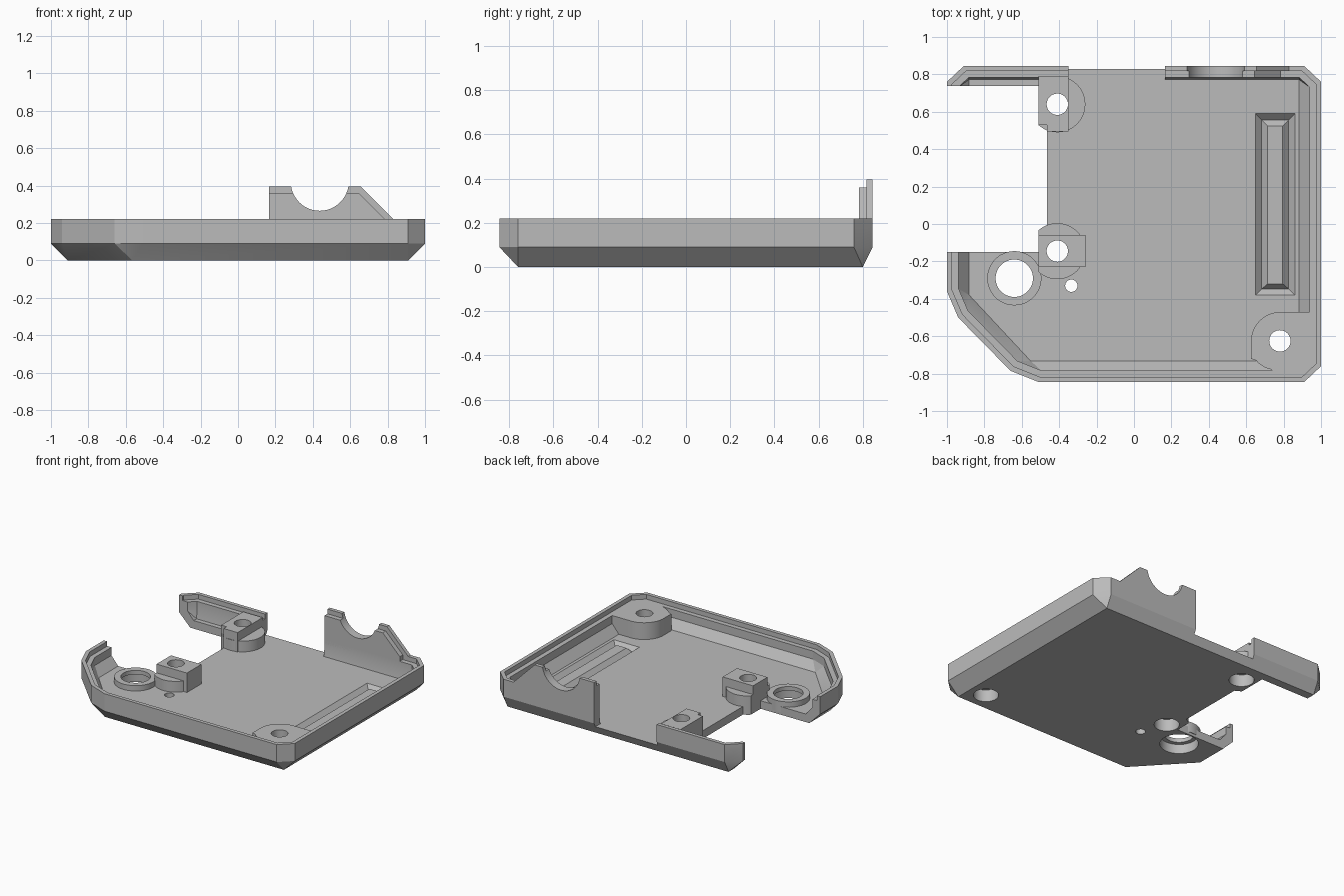
import bpy, bmesh, math
from mathutils import Vector, Matrix

old = bpy.data.objects.get("Cube")
if old:
    bpy.data.objects.remove(old, do_unlink=True)

grey = bpy.data.materials.new("plain grey")
grey.use_nodes = True
GREY = (0.5, 0.5, 0.5, 1)
grey.diffuse_color = GREY
grey.node_tree.nodes["Principled BSDF"].inputs["Base Color"].default_value = GREY


def inset(points, d):
    """Mitred inset of a counter-clockwise outline."""
    out = []
    for i, p in enumerate(points):
        p = Vector(p)
        a = (p - Vector(points[i - 1])).normalized()
        b = (Vector(points[(i + 1) % len(points)]) - p).normalized()
        na, nb = Vector((-a.y, a.x)), Vector((-b.y, b.x))
        out.append(p + (na + nb) * d / (1 + na.dot(nb)))
    return out


def loft(name, rings):
    """Closed solid through (outline, z) rings of equal length."""
    bm = bmesh.new()
    loops = [[bm.verts.new((p[0], p[1], z)) for p in pts] for pts, z in rings]
    n = len(loops[0])
    bm.faces.new(loops[0][::-1])
    bm.faces.new(loops[-1])
    for lo, hi in zip(loops, loops[1:]):
        for i in range(n):
            j = (i + 1) % n
            bm.faces.new((lo[i], lo[j], hi[j], hi[i]))
    bmesh.ops.remove_doubles(bm, verts=bm.verts, dist=1e-5)
    bmesh.ops.recalc_face_normals(bm, faces=bm.faces)
    mesh = bpy.data.meshes.new(name)
    bm.to_mesh(mesh)
    bm.free()
    mesh.materials.append(grey)
    ob = bpy.data.objects.new(name, mesh)
    bpy.context.collection.objects.link(ob)
    return ob


def prism(name, pts, z0, z1):
    return loft(name, [(pts, z0), (pts, z1)])


def rect(x0, x1, y0, y1):
    return [(x0, y0), (x1, y0), (x1, y1), (x0, y1)]


def box(name, x0, x1, y0, y1, z0, z1):
    return prism(name, rect(x0, x1, y0, y1), z0, z1)


def arc(cx, cy, r, start, end, n):
    steps = [math.radians(start + (end - start) * i / n) for i in range(n + 1)]
    return [(cx + r * math.cos(t), cy + r * math.sin(t)) for t in steps]


def cylinder(name, centre, r, z0, z1):
    return prism(name, arc(*centre, r, 0, 360, 48)[:-1], z0, z1)


def cut(ob, *cutters):
    """Subtract the cutters, bake the result and remove the helpers."""
    for c in cutters:
        mod = ob.modifiers.new("cut", "BOOLEAN")
        mod.operation, mod.solver, mod.object = "DIFFERENCE", "EXACT", c
    bpy.context.view_layer.update()
    graph = bpy.context.evaluated_depsgraph_get()
    mesh = bpy.data.meshes.new_from_object(ob.evaluated_get(graph))
    ob.modifiers.clear()
    ob.data = mesh
    for c in cutters:
        bpy.data.objects.remove(c, do_unlink=True)


BACK, FRONT, CORNER = (-0.41, 0.64), (-0.41, -0.145), (0.78, -0.625)
PORT, PIN = (-0.64, -0.29), (-0.335, -0.33)
FLOOR, LEDGE, RIM = 0.06, 0.185, 0.22


def screw_hole(centre):
    return (cylinder("hole", centre, 0.057, -0.1, 0.5),
            cylinder("counterbore", centre, 0.085, -0.1, 0.09))


# Tray shell: chamfered outside, stepped inside
rim = [(0.91, -0.845), (1, -0.76), (1, 0.76), (0.91, 0.845), (-0.91, 0.845),
       (-1, 0.76), (-1, -0.36), (-0.94, -0.5), (-0.66, -0.785), (-0.51, -0.845)]
base = [(0.91, -0.76), (0.91, 0.80), (-0.91, 0.80), (-0.91, -0.39), (-0.565, -0.76)]


def doubled(pts):
    return [p for p in pts for _ in range(2)]


lip, wall = inset(rim, 0.028), inset(rim, 0.063)
tray = loft("tray", [(doubled(base), 0), (rim, 0.09), (rim, RIM)])
cavity = loft("cavity", [(doubled(inset(base, 0.028)), FLOOR), (wall, 0.125), (wall, 0.4)])
rebate = prism("rebate", lip, LEDGE, 0.4)
side_gap = box("side_gap", -1.2, -0.465, -0.15, 0.737, -0.1, 0.5)
back_gap = box("back_gap", -0.35, 0.165, 0.74, 1, FLOOR, 0.5)
cut(tray, cavity, rebate, side_gap, back_gap)

# V-groove around a long island in the floor
groove = box("groove", 0.65, 0.86, -0.38, 0.59, 0.02, FLOOR + 0.01)
trench = []
for z, d in ((FLOOR + 0.01, -0.01), (FLOOR - 0.033, 0.033)):
    trench.append((rect(0.65 + d, 0.86 - d, -0.38 + d, 0.59 - d), z))
bpy.data.objects.remove(groove, do_unlink=True)
groove = loft("groove", trench[::-1])
cut(tray, groove)
island = loft("groove_island", [(rect(0.683, 0.827, -0.347, 0.557), FLOOR - 0.033),
                                (rect(0.715, 0.795, -0.32, 0.525), FLOOR)])

# Holes in the tray floor
cut(tray, *screw_hole(BACK), *screw_hole(FRONT), *screw_hole(CORNER),
    cylinder("pin_hole", PIN, 0.033, -0.1, 0.3),
    cylinder("port_bore", PORT, 0.13, -0.1, 0.3))

# Raised collar of the large port
collar = cylinder("port_collar", PORT, 0.145, 0.02, 0.10)
cut(collar, cylinder("port_hole", PORT, 0.10, -0.1, 0.3),
    cylinder("port_bore", PORT, 0.13, -0.1, 0.07))

# Two side bosses: a round base under a taller block
for name, c, block in (("back_boss", BACK, (-0.51, -0.35, 0.495, 0.79)),
                       ("front_boss", FRONT, (-0.51, -0.26, -0.23, -0.06))):
    side = box("side", -0.8, -0.51, c[1] - 0.4, c[1] + 0.4, -0.1, 0.5)
    round_base = cylinder(name + "_base", c, 0.15, 0, 0.14)
    cut(round_base, side, *screw_hole(c))
    top = box(name + "_block", *block, 0.03, 0.205)
    cut(top, box("notch", -0.6, -0.465, 0.1, 0.53, -0.1, 0.5), *screw_hole(c))

# Corner boss with one rounded corner, flush with the ledge
outline = [(0.74, -0.795), (0.905, -0.795), (0.95, -0.755), (0.95, -0.47)]
outline += arc(0.785, -0.63, 0.16, 90, 180, 16)
outline += [(0.625, -0.72)] + arc(0.76, -0.64, 0.14, 220, 260, 5)
corner_boss = prism("corner_boss", outline, 0.05, LEDGE)
cut(corner_boss, *screw_hole(CORNER))


# Stepped back tab with a round cable notch
def tab(name, y0, y1, z1, slope_x, foot_x):
    pts = [(0.165, 0.15), (foot_x, 0.15), (foot_x, RIM), (slope_x, z1), (0.165, z1)]
    ob = prism(name, pts, -y1, -y0)
    ob.data.transform(Matrix.Rotation(math.pi / 2, 4, "X"))
    notch = cylinder("notch", (0.437, 0.42), 0.155, -1.2, -0.5)
    notch.data.transform(Matrix.Rotation(math.pi / 2, 4, "X"))
    cut(ob, notch)


tab("tab_outer", 0.817, 0.845, 0.395, 0.655, 0.83)
tab("tab_inner", 0.782, 0.818, 0.36, 0.645, 0.785)

# Smooth the round walls, keep edges sharp
bpy.ops.object.select_all(action="DESELECT")
for ob in bpy.context.collection.objects:
    if ob.type == "MESH" and grey.name in ob.data.materials:
        ob.select_set(True)
        bpy.context.view_layer.objects.active = ob
bpy.ops.object.shade_smooth_by_angle(angle=math.radians(20))
